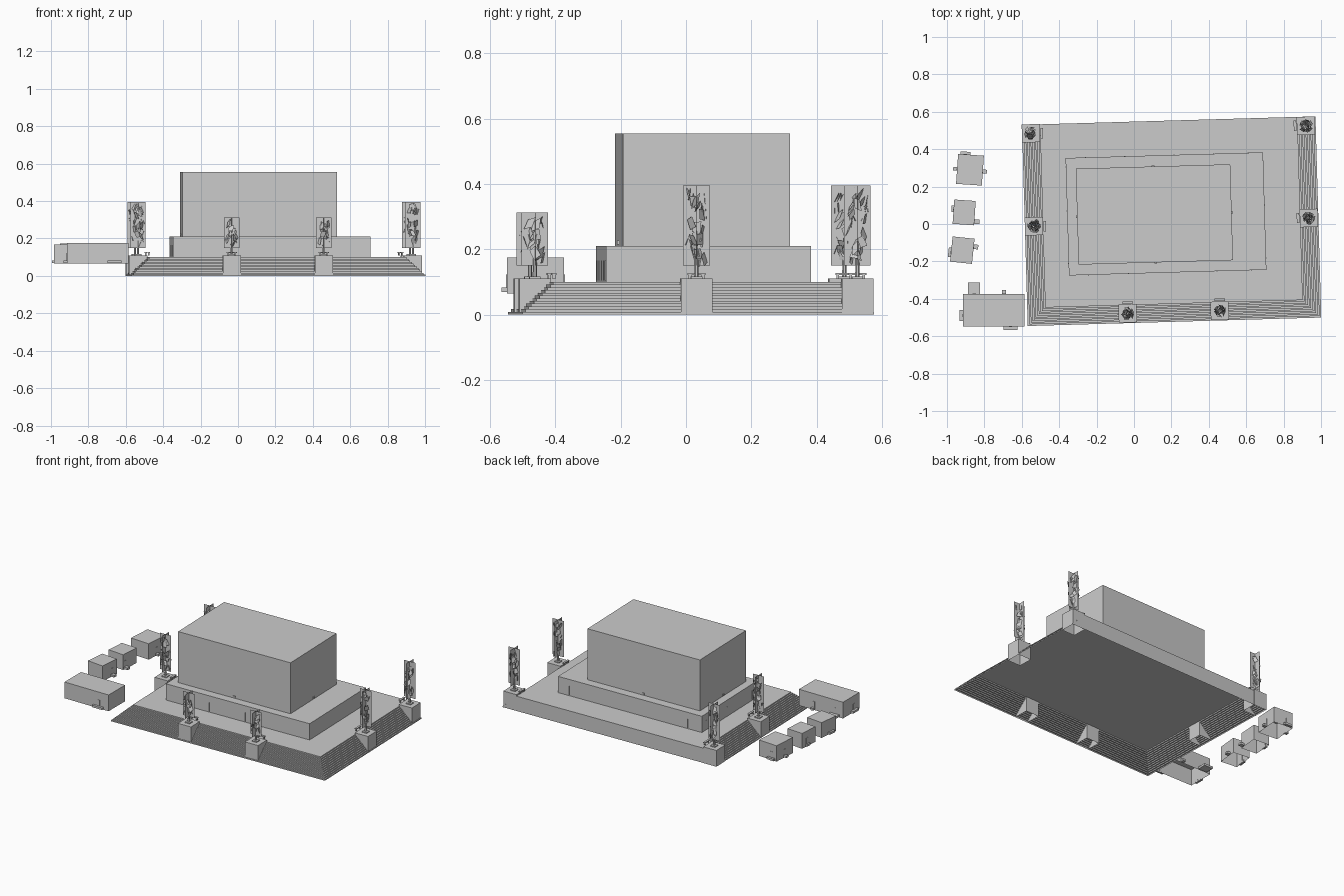
import bpy, bmesh, math, random
from mathutils import Matrix, Vector

if "Cube" in bpy.data.objects:
    bpy.data.objects.remove(bpy.data.objects["Cube"])

random.seed(4)
TILT = math.radians(1.65)


def make(name, bm, loc=(0, 0, 0), rot=0.0):
    bmesh.ops.recalc_face_normals(bm, faces=bm.faces)
    me = bpy.data.meshes.new(name)
    bm.to_mesh(me)
    bm.free()
    ob = bpy.data.objects.new(name, me)
    ob.location = loc
    ob.rotation_euler.z = rot
    bpy.context.collection.objects.link(ob)
    return ob


def add_box(bm, c, s, open_bottom=False):
    m = Matrix.Translation(c) @ Matrix.Diagonal((*s, 1))
    r = bmesh.ops.create_cube(bm, size=1, matrix=m)
    if open_bottom:
        faces = {f for v in r["verts"] for f in v.link_faces}
        low = min(faces, key=lambda f: f.calc_center_median().z)
        bmesh.ops.delete(bm, geom=[low], context="FACES_ONLY")


def block(name, x, y, w, d, z0, z1, rot=TILT, open_bottom=True):
    bm = bmesh.new()
    add_box(bm, (0, 0, (z0 + z1) / 2), (w, d, z1 - z0), open_bottom)
    return make(name, bm, (x, y, 0), rot)


# Stepped platform: stairs on front, left and right, plain wall at the back
def platform(hw, hd, height, run, steps):
    bm = bmesh.new()

    def ring(inset, z):
        return [bm.verts.new(p) for p in (
            (-hw + inset, -hd + inset, z), (hw - inset, -hd + inset, z),
            (hw - inset, hd, z), (-hw + inset, hd, z))]

    def bridge(a, b, sides):
        for i in sides:
            j = (i + 1) % 4
            bm.faces.new((a[i], a[j], b[j], b[i]))

    low = ring(0, 0)
    for i in range(steps):
        up = ring(run * i / steps, height * (i + 1) / steps)
        bridge(low, up, (0, 1, 2, 3))
        if i == steps - 1:
            bm.faces.new(up)
        else:
            low = ring(run * (i + 1) / steps, height * (i + 1) / steps)
            bridge(up, low, (0, 1, 3))
    make("stepped_platform", bm, (0.201, 0.015, 0), TILT)


platform(0.785, 0.538, 0.10, 0.105, 12)


# Building tiers, with thin door strips and small wall fittings
def tier(name, x, y, w, d, z0, z1, fit_z, fit_size, along):
    block(name, x, y, w, d, z0, z1)
    bm = bmesh.new()
    t, fw, fh = fit_size
    for s in (-1, 1):
        for a in along:
            add_box(bm, (a * w / 2, s * d / 2, fit_z), (fw, t, fh))
        for a in along[::2]:
            add_box(bm, (s * w / 2, a * d / 2, fit_z), (t, fw, fh))
    make(name + "_fittings", bm, (x, y, 0), TILT)


tier("lower_tier", 0.171, 0.054, 1.056, 0.628, 0.10, 0.21, 0.135, (0.004, 0.006, 0.06),
     (-0.8, -0.4, 0.1, 0.5, 0.85))
tier("upper_hall", 0.109, 0.051, 0.826, 0.513, 0.21, 0.555, 0.221, (0.012, 0.014, 0.012), (0.0,))


# Tree made of crossed cards and loose leaf shards on a short trunk
def tree(x, y, top):
    base = 0.15
    bm = bmesh.new()
    bmesh.ops.create_cone(bm, cap_ends=True, segments=6, radius1=0.007, radius2=0.005, depth=0.08,
                          matrix=Matrix.Translation((0, 0, 0.15)))
    add_box(bm, (0, 0, 0.113), (0.035, 0.035, 0.006))
    make("tree_trunk", bm, (x, y, 0), TILT)
    bm = bmesh.new()
    for k in range(2):
        r = Matrix.Rotation(k * math.pi / 2, 3, "Z")
        bm.faces.new([bm.verts.new(r @ Vector(p)) for p in (
            (-0.041, 0, base), (0.041, 0, base), (0.041, 0, top), (-0.041, 0, top))])
    for i in range(int((top - base) * 170)):
        a, rad = i * 2.4, random.uniform(0.008, 0.03)
        c = Vector((rad * math.cos(a), rad * math.sin(a), random.uniform(base + 0.02, top - 0.022)))
        u = Vector((-math.sin(a), math.cos(a), random.uniform(-0.8, 0.8))).normalized() * 0.013
        v = Vector((random.uniform(-.5, .5), random.uniform(-.5, .5), 1)).normalized() * 0.02
        bm.faces.new([bm.verts.new(c + p) for p in (-u - v, u - v * 0.7, u * 0.8 + v, -u + v * 0.6)])
    make("tree_foliage", bm, (x, y, 0), TILT)


# Bench beside each tree, facing the hall
def bench(x, y, dx, dy):
    bm = bmesh.new()
    across = (0.014, 0.055) if dx else (0.055, 0.014)
    add_box(bm, (0, 0, 0.125), (*across, 0.006))
    for s in (-1, 1):
        add_box(bm, (s * 0.02 * abs(dy), s * 0.02 * abs(dx), 0.116), (0.008, 0.008, 0.013))
    make("bench", bm, (x + 0.058 * dx, y + 0.058 * dy, 0), TILT)


# Pedestals carrying trees and benches
for x, y, top, dx, dy in ((-0.551, 0.485, 0.395, 1, 0), (0.919, 0.525, 0.395, -1, 0),
                          (-0.535, -0.012, 0.395, 1, 0), (0.935, 0.032, 0.395, -1, 0),
                          (-0.034, -0.478, 0.312, 0, 1), (0.458, -0.463, 0.312, 0, 1)):
    block("tree_pedestal", x, y, 0.097, 0.097, 0.0, 0.11)
    tree(x, y, top)
    bench(x, y, dx, dy)


# Outbuildings with low door steps: (offset x, offset y, width, depth)
def hut(name, x, y, w, d, top, deg, steps):
    rot = math.radians(deg)
    block(name, x, y, w, d, 0.065, top, rot)
    bm = bmesh.new()
    for ox, oy, sw, sd in steps:
        add_box(bm, (ox, oy, 0.076), (sw, sd, 0.014))
        # door leaf on the wall behind the step
        if abs(ox) > w / 2:
            add_box(bm, (math.copysign(w / 2, ox), oy, 0.1), (0.004, 0.018, 0.045))
        else:
            add_box(bm, (ox, math.copysign(d / 2, oy), 0.1), (0.018, 0.004, 0.045))
    make(name + "_steps", bm, (x, y, 0), rot)


hut("north_hut", -0.877, 0.29, 0.138, 0.16, 0.172, -4,
    ((-0.078, 0.0, 0.024, 0.02), (0.08, -0.004, 0.024, 0.02), (-0.03, 0.087, 0.055, 0.016)))
hut("middle_hut", -0.908, 0.062, 0.115, 0.13, 0.168, -4,
    ((0.07, -0.045, 0.03, 0.025), (-0.062, 0.015, 0.014, 0.035)))
hut("south_hut", -0.918, -0.14, 0.118, 0.135, 0.168, -6,
    ((0.07, 0.025, 0.026, 0.025), (-0.065, -0.018, 0.016, 0.05)))
hut("long_house", -0.75, -0.461, 0.33, 0.176, 0.175, 0,
    ((-0.105, 0.117, 0.065, 0.06), (0.055, 0.098, 0.02, 0.022),
     (0.09, -0.096, 0.075, 0.017), (-0.173, -0.028, 0.018, 0.06)))
